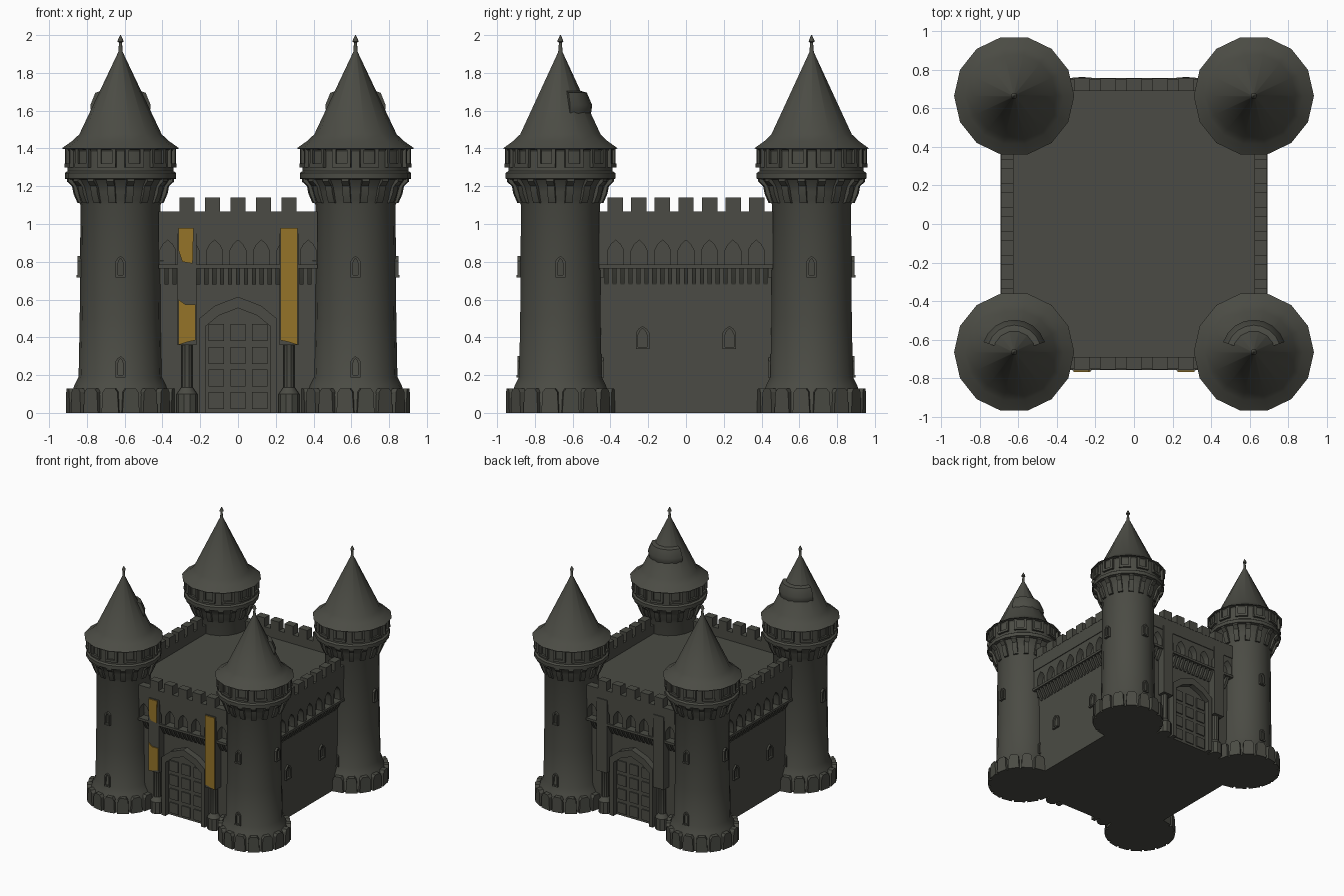
import bpy, bmesh, math
from mathutils import Matrix, Vector

if "Cube" in bpy.data.objects:
    bpy.data.objects.remove(bpy.data.objects["Cube"])


def material(name, col):
    m = bpy.data.materials.new(name)
    m.diffuse_color = (*col, 1)
    m.use_nodes = True
    m.node_tree.nodes["Principled BSDF"].inputs["Base Color"].default_value = m.diffuse_color
    return m


STONE = material("dark_stone", (0.070, 0.071, 0.058))
GOLD = material("banner_gold", (0.30, 0.175, 0.022))


def finish(bm, name, mat, M=Matrix()):
    bmesh.ops.recalc_face_normals(bm, faces=bm.faces)
    bm.transform(M)
    me = bpy.data.meshes.new(name)
    bm.to_mesh(me)
    bm.free()
    me.materials.append(mat)
    ob = bpy.data.objects.new(name, me)
    bpy.context.collection.objects.link(ob)
    return ob


def add_prism(bm, pts, y0, y1, M=Matrix()):
    """Extrude an outline given in (x, z) from y0 to y1."""
    a = [bm.verts.new(M @ Vector((x, y0, z))) for x, z in pts]
    b = [bm.verts.new(M @ Vector((x, y1, z))) for x, z in pts]
    n = len(pts)
    bm.faces.new(a)
    bm.faces.new(b[::-1])
    for i in range(n):
        bm.faces.new((a[i], b[i], b[(i + 1) % n], a[(i + 1) % n]))


def add_box(bm, x0, x1, y0, y1, z0, z1, M=Matrix()):
    add_prism(bm, [(x0, z0), (x1, z0), (x1, z1), (x0, z1)], y0, y1, M)


def add_lathe(bm, profile, n, a0=0.0, a1=2 * math.pi, off=(0, 0)):
    """Revolve (radius, z) points about a vertical axis."""
    full = a1 - a0 > 6.28
    m = n if full else n + 1
    rings = []
    for r, z in profile:
        rings.append([bm.verts.new((off[0] + r * math.cos(a0 + (a1 - a0) * i / n),
                                    off[1] + r * math.sin(a0 + (a1 - a0) * i / n), z)) for i in range(m)])
    for p, q in zip(rings, rings[1:]):
        for i in range(n):
            j = (i + 1) % m
            bm.faces.new((p[i], p[j], q[j], q[i]))
    if full:
        bm.faces.new(rings[0][::-1])
        bm.faces.new(rings[-1])
    else:
        bm.faces.new([r[0] for r in rings])
        bm.faces.new([r[-1] for r in rings][::-1])


def arch(cx, w, z0, zs, zt):
    """Pointed arch outline, left foot to right foot."""
    return [(cx - w, z0), (cx - w, zs), (cx - w * .6, zs + (zt - zs) * .58), (cx, zt),
            (cx + w * .6, zs + (zt - zs) * .58), (cx + w, zs), (cx + w, z0)]


def add_window(bm, cx, w, z0, z1, y0, y1, M=Matrix()):
    """Arched frame with sill."""
    t = 0.012
    add_prism(bm, arch(cx, w, z0, z1 - w, z1) + arch(cx, w - t, z0, z1 - w - t, z1 - t)[::-1], y0, y1, M)
    add_box(bm, cx - w, cx + w, y0 - .004, y1, z0 - t, z0, M)


# Towers
def tower(name, M, front):
    bm = bmesh.new()
    add_lathe(bm, [(.27, 0), (.265, .10), (.25, .13), (.245, .145), (.222, .19), (.216, .5),
                   (.212, 1.10), (.225, 1.13), (.235, 1.17), (.245, 1.20), (.27, 1.235),
                   (.295, 1.24), (.295, 1.27), (.28, 1.28), (.28, 1.385), (.29, 1.40)], 18)
    finish(bm, name + "_shaft", STONE, M)

    bm = bmesh.new()
    for i in range(16):  # base stones
        R = Matrix.Rotation(math.tau * (i + .5) / 16, 4, 'Z')
        add_prism(bm, [(-.046, 0), (.046, 0), (.040, .11), (.025, .13), (-.025, .13), (-.040, .11)], -.285, -.2, R)
    finish(bm, name + "_base_stones", STONE, M)

    bm = bmesh.new()
    turn = Matrix.Rotation(math.pi / 2, 4, 'Z')
    for i in range(16):  # brackets under the head
        R = Matrix.Rotation(math.tau * (i + .5) / 16, 4, 'Z') @ turn
        add_prism(bm, [(.20, 1.11), (.228, 1.11), (.25, 1.16), (.258, 1.20), (.285, 1.225), (.285, 1.245), (.20, 1.245)],
                  -.02, .02, R)
    finish(bm, name + "_brackets", STONE, M)

    bm = bmesh.new()
    for i in range(12):  # square openings in the head
        R = Matrix.Rotation(math.tau * (i + .5) / 12, 4, 'Z')
        add_box(bm, -.05, -.03, -.29, -.25, 1.31, 1.40, R)
        add_box(bm, .03, .05, -.29, -.25, 1.31, 1.40, R)
        add_box(bm, -.05, .05, -.293, -.25, 1.30, 1.32, R)
    finish(bm, name + "_head_openings", STONE, M)

    bm = bmesh.new()
    for i, levels in enumerate([(.20, .73), (.73,), (.20, .73), (.73,)]):
        R = Matrix.Rotation(math.tau * i / 4, 4, 'Z')
        for z in levels:
            add_window(bm, 0, .026, z, z + .10, -.228, -.20, R)
    finish(bm, name + "_slit_windows", STONE, M)

    bm = bmesh.new()  # flared cone roof with finial
    add_lathe(bm, [(.27, 1.392), (.312, 1.40), (.255, 1.44), (.218, 1.475), (.012, 1.91), (.008, 1.96),
                   (.016, 1.965), (.014, 1.975), (.002, 2.0)], 14)
    finish(bm, name + "_roof", STONE, M)

    if front:  # rounded hood on the inner slope of the roof
        bm = bmesh.new()
        add_lathe(bm, [(.06, 1.50), (.19, 1.50), (.155, 1.55), (.165, 1.60), (.168, 1.63), (.14, 1.695),
                       (.09, 1.71), (.05, 1.70)], 8, math.radians(18), math.radians(162))
        finish(bm, name + "_roof_hood", STONE, M)


for sx, lr in ((-1, "left"), (1, "right")):
    for sy, fb in ((-1, "front"), (1, "back")):
        tower(f"{fb}_{lr}_tower", Matrix.Translation((sx * .622, sy * .665, 0)), sy < 0)

# Main body and courtyard deck
bm = bmesh.new()
add_box(bm, -.63, .63, -.69, .69, 0, .99)
finish(bm, "castle_body", STONE)


# Walls: local frame faces -y, d is the outer distance
def wall(name, M, d, half, step, count, gate):
    bm = bmesh.new()  # gallery as a comb of pointed arches
    pts = [(-half, .78)]
    for k in range(-3, 4):
        pts += arch(k * .124, .042, .78, .86, .915)
    pts += [(half, .78), (half, .955), (-half, .955)]
    add_prism(bm, pts, -d + .008, -d + .07)
    finish(bm, name + "_gallery", STONE, M)

    bm = bmesh.new()  # parapet, ledge and merlons
    add_box(bm, -half, half, -d + .002, -d + .065, .95, 1.065)
    add_box(bm, -half, half, -d - .004, -d + .08, .765, .785)
    for k in range(count):
        x = (k - (count - 1) / 2) * step
        add_box(bm, x - .041, x + .041, -d, -d + .065, 1.06, 1.14)
    finish(bm, name + "_parapet", STONE, M)

    bm = bmesh.new()  # small brackets under the ledge
    n = int(half / .042)
    turn = Matrix.Rotation(math.pi / 2, 4, 'Z')
    for k in range(-n, n + 1):
        T = Matrix.Translation((k * .042, 0, 0)) @ turn
        add_prism(bm, [(-d + .005, .77), (-d + .08, .77), (-d + .08, .68), (-d + .055, .68), (-d + .03, .72)],
                  -.011, .011, T)
    finish(bm, name + "_brackets", STONE, M)

    bm = bmesh.new()
    if not gate:  # two windows in the side wall
        for x in (-.23, .23):
            add_window(bm, x, .036, .35, .46, -d + .045, -d + .08)
        finish(bm, name + "_windows", STONE, M)
        return

    # Gate arch, door planks, columns
    add_prism(bm, arch(0, .205, 0, .50, .615) + arch(0, .17, 0, .46, .555)[::-1], -d + .01, -d + .08)
    finish(bm, name + "_gate_arch", STONE, M)
    bm = bmesh.new()
    add_prism(bm, arch(0, .172, 0, .46, .56), -d + .055, -d + .08)
    for z in (.02, .14, .26, .38):
        for x in (-.115, 0, .115):
            add_box(bm, x - .04, x + .04, -d + .046, -d + .06, z, z + .09)
    finish(bm, name + "_door", STONE, M)
    bm = bmesh.new()
    for x in (-.27, .27):
        add_lathe(bm, [(.055, 0), (.055, .10), (.03, .135), (.03, .40), (.04, .42)], 10, off=(x, -d + .045))
        add_box(bm, x - .05, x + .05, -d - .005, -d + .08, .36, .985)
    finish(bm, name + "_columns", STONE, M)


for i, (nm, d, half, step, cnt) in enumerate([("front_wall", .755, .42, .135, 5), ("right_wall", .69, .46, .125, 7),
                                              ("back_wall", .755, .42, .135, 5), ("left_wall", .69, .46, .125, 7)]):
    wall(nm, Matrix.Rotation(math.pi / 2 * i, 4, 'Z'), d, half, step, cnt, i % 2 == 0)

# Gold banners: right one whole, left one torn in two
bm = bmesh.new()
add_prism(bm, [(.225, .385), (.27, .375), (.315, .36), (.315, .98), (.225, .98)], -.768, -.759)
finish(bm, "right_banner", GOLD)
bm = bmesh.new()
add_prism(bm, [(-.315, .36), (-.27, .375), (-.225, .385), (-.225, .575), (-.28, .575), (-.315, .60)], -.768, -.759)
add_prism(bm, [(-.315, .86), (-.295, .80), (-.24, .79), (-.235, .98), (-.315, .98)], -.768, -.759)
finish(bm, "left_banner", GOLD)

# Smooth shading with sharp edges kept
bpy.ops.object.select_all(action='SELECT')
bpy.context.view_layer.objects.active = bpy.context.selected_objects[0]
bpy.ops.object.shade_smooth_by_angle(angle=math.radians(32))
